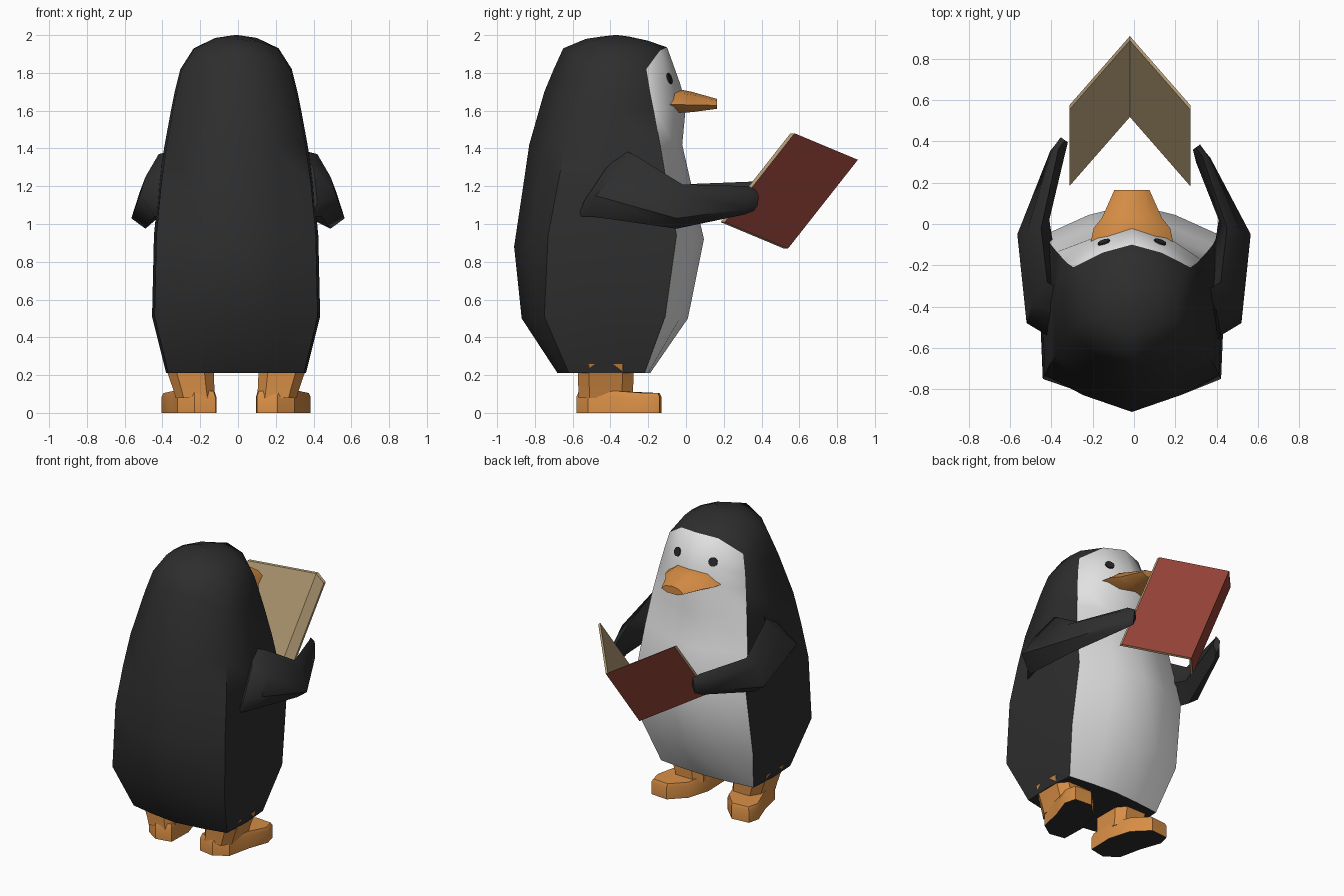
import bpy, bmesh, math
from mathutils import Vector
from mathutils.bvhtree import BVHTree

if "Cube" in bpy.data.objects:
    bpy.data.objects.remove(bpy.data.objects["Cube"])


def material(name, r, g, b):
    m = bpy.data.materials.new(name)
    m.diffuse_color = (r, g, b, 1)
    m.use_nodes = True
    m.node_tree.nodes["Principled BSDF"].inputs["Base Color"].default_value = m.diffuse_color
    return m


BLACK = material("charcoal black", 0.027, 0.027, 0.027)
WHITE = material("belly white", 0.78, 0.78, 0.78)
ORANGE = material("beak orange", 0.68, 0.27, 0.06)
RED = material("cover red", 0.32, 0.06, 0.042)
CREAM = material("page cream", 0.53, 0.39, 0.21)
EYE = material("eye dark", 0.02, 0.02, 0.02)


def finish(name, bm, mats, rule=None, angle=35):
    """Turn a bmesh into an object, colour faces by rule, smooth by angle."""
    bmesh.ops.recalc_face_normals(bm, faces=bm.faces)
    bm.normal_update()
    if rule:
        for f in bm.faces:
            f.material_index = rule(f)
    me = bpy.data.meshes.new(name)
    bm.to_mesh(me)
    bm.free()
    for m in mats:
        me.materials.append(m)
    ob = bpy.data.objects.new(name, me)
    bpy.context.collection.objects.link(ob)
    bpy.ops.object.select_all(action='DESELECT')
    ob.select_set(True)
    bpy.context.view_layer.objects.active = ob
    if angle:
        bpy.ops.object.shade_smooth_by_angle(angle=math.radians(angle))
    return ob


def loft(rings, face_mat=lambda r, i: 0):
    """Skin a list of equally sized point rings and cap both ends."""
    bm = bmesh.new()
    vs = [[bm.verts.new(p) for p in ring] for ring in rings]
    n = len(rings[0])
    for r in range(len(vs) - 1):
        for i in range(n):
            j = (i + 1) % n
            f = bm.faces.new((vs[r][i], vs[r][j], vs[r + 1][j], vs[r + 1][i]))
            f.material_index = face_mat(r, i)
    bm.faces.new(vs[0])
    bm.faces.new(vs[-1])
    return bm


def mix(a, b, t):
    return a + (b - a) * t


# Body: rings of (z front, z side, z back, half width, y front, y corner, y side back, y back)
CX = -0.01
BODY = [
    (0.21, 0.21, 0.21, 0.37, -0.19, -0.22, -0.62, -0.68),
    (0.50, 0.51, 0.50, 0.445, 0.01, -0.11, -0.75, -0.87),
    (0.92, 0.94, 0.88, 0.435, 0.095, -0.05, -0.73, -0.91),
    (1.20, 1.20, 1.18, 0.41, 0.03, -0.10, -0.68, -0.865),
    (1.42, 1.41, 1.42, 0.38, -0.02, -0.135, -0.64, -0.83),
    (1.63, 1.60, 1.70, 0.345, 0.0, -0.17, -0.58, -0.75),
    (1.74, 1.70, 1.82, 0.325, -0.03, -0.19, -0.55, -0.70),
    (1.935, 1.82, 1.93, 0.295, -0.10, -0.21, -0.51, -0.65),
    (1.97, 1.93, 1.98, 0.225, -0.20, -0.28, -0.46, -0.53),
    (1.992, 1.985, 1.992, 0.11, -0.30, -0.33, -0.42, -0.45),
]


def body_ring(zf, zs, zb, w, yf, yc, ys, yb):
    half = [(0.48 * w, mix(yf, yc, 0.35), mix(zf, zs, 0.15)),
            (0.96 * w, yc, zs),
            (w, mix(yc, ys, 0.5), zs),
            (0.97 * w, ys, zs),
            (0.54 * w, mix(ys, yb, 0.55), mix(zs, zb, 0.7))]
    ring = [(0, yf, zf)] + half + [(0, yb, zb)]
    ring += [(-x, y, z) for x, y, z in reversed(half)]
    return [(x + CX, y, z) for x, y, z in ring]


rings = [body_ring(*b) for b in BODY]
rings.append([(CX + 0.01 * math.sin(i * math.pi / 6), -0.37 + 0.01 * math.cos(i * math.pi / 6), 2.0)
              for i in range(12)])
bm = loft(rings, lambda r, i: 1 if r < 7 and i in (0, 1, 10, 11) else 0)
bm.normal_update()
tree = BVHTree.FromBMesh(bm)
finish("body", bm, [BLACK, WHITE], angle=50)

# Eyes: thin discs laid on the face
for x in (-0.145, 0.125):
    hit, nor, _, _ = tree.ray_cast(Vector((x, 1, 1.77)), Vector((0, -1, 0)))
    if nor.y < 0:
        nor = -nor
    bm = bmesh.new()
    bmesh.ops.create_cone(bm, cap_ends=True, segments=12, radius1=0.03, radius2=0.03, depth=0.009)
    eye = finish("eye", bm, [EYE])
    eye.location = hit + nor * 0.003
    eye.rotation_euler = nor.to_track_quat('Z', 'Y').to_euler()

# Beak: wide tapering wedge; rings of (y, half width, z low, z high)
beak = []
for y, w, lo, hi in [(-0.09, 0.20, 1.59, 1.71), (-0.02, 0.185, 1.59, 1.71),
                     (0.03, 0.145, 1.592, 1.70), (0.165, 0.085, 1.61, 1.662)]:
    mid = mix(lo, hi, 0.35)
    beak.append([(x * w + CX, y, z) for x, z in
                 [(-1, mid), (-0.6, mix(lo, hi, 0.85)), (0, hi), (0.6, mix(lo, hi, 0.85)),
                  (1, mid), (0.5, lo), (-0.5, lo)]])
finish("beak", loft(beak), [ORANGE], angle=40)

# Wings: shoulder, elbow, wrist and tip sections (top, outer, lower outer, bottom, inner)
WING = [
    [(0.34, -0.33, 1.39), (0.40, -0.42, 1.30), (0.42, -0.54, 1.12), (0.40, -0.57, 1.04), (0.30, -0.42, 1.2)],
    [(0.42, -0.28, 1.37), (0.49, -0.38, 1.25), (0.52, -0.48, 1.15), (0.44, -0.50, 1.04), (0.36, -0.30, 1.15)],
    [(0.45, -0.02, 1.21), (0.52, -0.04, 1.17), (0.565, -0.05, 1.03), (0.49, -0.05, 0.975), (0.41, 0.02, 1.08)],
    [(0.33, 0.33, 1.20), (0.36, 0.33, 1.17), (0.37, 0.32, 1.08), (0.34, 0.31, 1.05), (0.30, 0.30, 1.12)],
    [(0.30, 0.37, 1.18), (0.32, 0.385, 1.15), (0.32, 0.38, 1.10), (0.31, 0.36, 1.07), (0.285, 0.36, 1.12)],
]
for side, reach, lift in ((1, 0, 0), (-1, 0.035, 0.025)):
    pts = [[(side * (x + (reach if r > 2 else 0)), y + (reach if r > 2 else 0), z + (lift if r > 2 else 0))
            for x, y, z in ring] for r, ring in enumerate(WING)]
    finish("wing", loft(pts), [BLACK], angle=50)

# Feet: short legs on splayed flat feet with dark soles
FOOT = [(0.11, -0.56), (0.22, -0.58), (0.31, -0.52), (0.345, -0.36), (0.395, -0.22),
        (0.375, -0.14), (0.25, -0.13), (0.15, -0.23), (0.105, -0.38)]
LEG = [(-1, -0.6), (-0.6, -1), (0.6, -1), (1, -0.6), (1, 0.6), (0.6, 1), (-0.6, 1), (-1, 0.6)]
for s in (1, -1):
    def px(x):
        return s * x + CX
    cx, cy = 0.24, -0.32
    top = [(px(mix(cx, x, 0.93)), mix(cy, y, 0.95), 0.115 if y < -0.3 else 0.105) for x, y in FOOT]
    bm = loft([[(px(x), y, 0.0) for x, y in FOOT], [(px(x), y, 0.085) for x, y in FOOT], top])
    finish("foot", bm, [ORANGE, BLACK], lambda f: 1 if f.normal.z < -0.9 else 0)
    legs = [[(px(c + a * u), -0.425 + b * v, z) for u, v in LEG]
            for z, c, a, b in ((0.08, 0.215, 0.105, 0.145), (0.13, 0.225, 0.11, 0.145), (0.26, 0.25, 0.13, 0.15))]
    finish("leg", loft(legs), [ORANGE])

# Open book: two slanted slabs meeting at the spine, red outside and cream inside
BX = -0.02
for s in (1, -1):
    spine_top, spine_low = Vector((BX, 0.91, 1.34)), Vector((BX, 0.54, 0.87))
    edge = Vector((s * 0.293, -0.335, 0.14))
    outer = [spine_top, spine_low, spine_low + edge, spine_top + edge]
    out = edge.cross(spine_low - spine_top).normalized()
    if out.y < 0:
        out = -out
    inner = [p - Vector((0, 0.022, 0)) for p in outer]
    bm = loft([outer, inner])
    finish("book_half", bm, [CREAM, RED], lambda f: 1 if f.normal.dot(out) > 0.9 else 0, angle=0)
